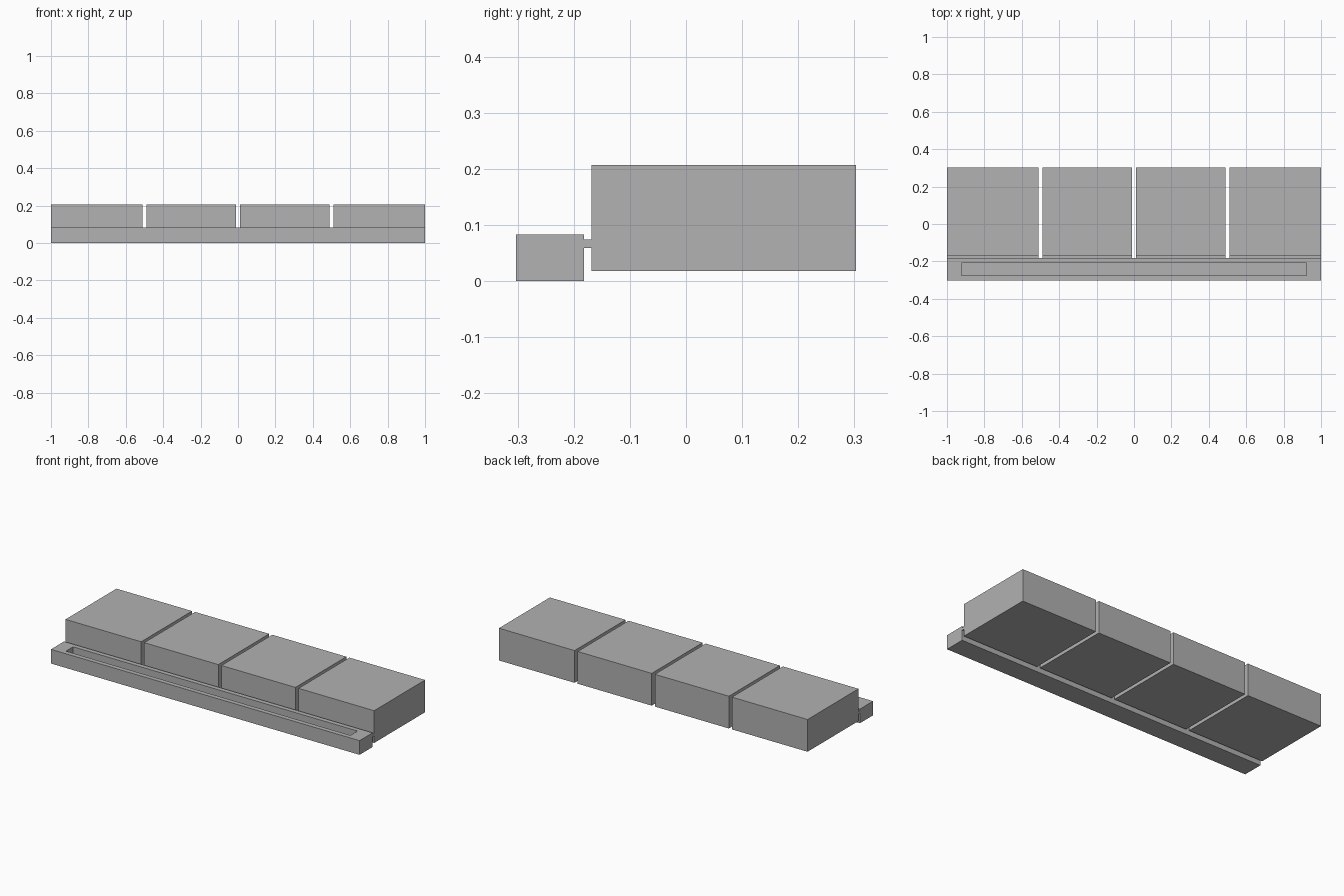
import bpy
import bmesh
from mathutils import Vector

default_cube = bpy.data.objects.get("Cube")
if default_cube:
    bpy.data.objects.remove(default_cube, do_unlink=True)

GREY = (0.445, 0.445, 0.445, 1.0)
grey = bpy.data.materials.new("plain_grey")
grey.use_nodes = True
grey.diffuse_color = GREY
grey.node_tree.nodes["Principled BSDF"].inputs["Base Color"].default_value = GREY


def box_mesh(low, high):
    """Box between two opposite corners."""
    low, high = Vector(low), Vector(high)
    bm = bmesh.new()
    bmesh.ops.create_cube(bm, size=1)
    for v in bm.verts:
        v.co = (low + high) / 2 + v.co * (high - low)
    return bm


def add_object(name, bm):
    mesh = bpy.data.meshes.new(name)
    bm.normal_update()
    bm.to_mesh(mesh)
    bm.free()
    mesh.materials.append(grey)
    obj = bpy.data.objects.new(name, mesh)
    bpy.context.collection.objects.link(obj)


# Mounting bar with a long pocket sunk into its top
BAR_FRONT, BAR_BACK, BAR_TOP = -0.303, -0.182, 0.083
bar = box_mesh((-1, BAR_FRONT, 0), (1, BAR_BACK, BAR_TOP))
bar.normal_update()
top = max(bar.faces, key=lambda f: f.calc_center_median().z)
bmesh.ops.inset_individual(bar, faces=[top], thickness=0.02)
mid_y = (BAR_FRONT + BAR_BACK) / 2
for v in top.verts:
    v.co.x = 0.922 if v.co.x > 0 else -0.922
    v.co.y = mid_y + (0.033 if v.co.y > mid_y else -0.033)
floor = bmesh.ops.extrude_discrete_faces(bar, faces=[top])["faces"][0]
for v in floor.verts:
    v.co.z -= 0.05
add_object("mounting_bar", bar)

# Four keys, each joined to the bar by a thin flexible hinge
KEY_FRONT, KEY_BACK, HALF_GAP = -0.168, 0.303, 0.01
for i in range(4):
    left = -1 + 0.5 * i + (HALF_GAP if i > 0 else 0)
    right = -0.5 + 0.5 * i - (HALF_GAP if i < 3 else 0)
    add_object(f"key_{i + 1}",
               box_mesh((left, KEY_FRONT, 0.018), (right, KEY_BACK, 0.207)))
    add_object(f"hinge_{i + 1}",
               box_mesh((left, BAR_BACK, 0.059), (right, KEY_FRONT, 0.074)))
